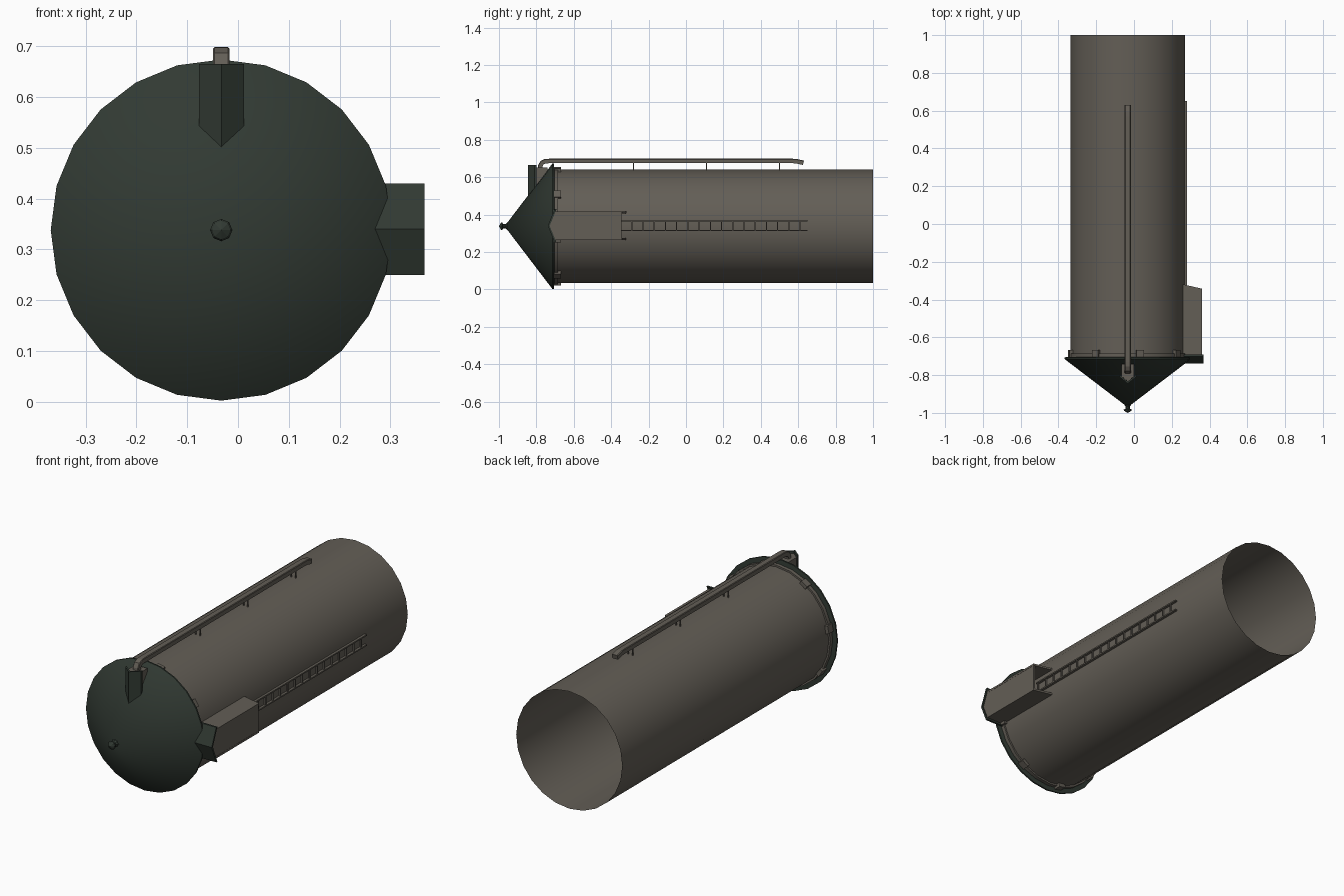
import bpy, bmesh, math
from mathutils import Vector

if "Cube" in bpy.data.objects:
    bpy.data.objects.remove(bpy.data.objects["Cube"])

CX, CZ = -0.033, 0.338   # axis of the tower, running along y


def material(name, col):
    m = bpy.data.materials.new(name)
    m.diffuse_color = (*col, 1)
    m.use_nodes = True
    m.node_tree.nodes["Principled BSDF"].inputs["Base Color"].default_value = m.diffuse_color
    return m


BROWN = material("weathered_metal", (0.125, 0.112, 0.093))
GREEN = material("dark_green_roof", (0.031, 0.042, 0.033))


def finish(bm, name, mat, smooth=False, recalc=True):
    if recalc:
        bmesh.ops.recalc_face_normals(bm, faces=bm.faces)
    me = bpy.data.meshes.new(name)
    bm.to_mesh(me)
    bm.free()
    me.materials.append(mat)
    ob = bpy.data.objects.new(name, me)
    bpy.context.collection.objects.link(ob)
    if smooth:
        bpy.ops.object.select_all(action='DESELECT')
        ob.select_set(True)
        bpy.context.view_layer.objects.active = ob
        bpy.ops.object.shade_smooth_by_angle(angle=math.radians(35))
    return ob


def loft(bm, rings, caps=True, close=False):
    vs = [[bm.verts.new(p) for p in r] for r in rings]
    n = len(vs[0])
    pairs = list(zip(vs, vs[1:])) + ([(vs[-1], vs[0])] if close else [])
    for a, b in pairs:
        for i in range(n):
            j = (i + 1) % n
            bm.faces.new((a[i], a[j], b[j], b[i]))
    if caps and not close:
        bm.faces.new(vs[0])
        bm.faces.new(vs[-1])


def lathe(name, profile, mat, sides=24, close=False, smooth=True):
    # profile is (radius, y)
    bm = bmesh.new()
    rings = [[(CX + r * math.sin(2 * math.pi * i / sides), y,
               CZ + r * math.cos(2 * math.pi * i / sides)) for i in range(sides)]
             for r, y in profile]
    loft(bm, rings, caps=False, close=close)
    bmesh.ops.remove_doubles(bm, verts=bm.verts, dist=1e-5)
    # faces of open sheets point away from the axis
    ob = finish(bm, name, mat, smooth)
    return ob


def prism(name, pts, axis, a, b, mat):
    # 2D outline in the two remaining axes, extruded from a to b
    def place(p, t):
        c = list(p)
        c.insert("xyz".index(axis), t)
        return c
    bm = bmesh.new()
    loft(bm, [[place(p, t) for p in pts] for t in (a, b)])
    return finish(bm, name, mat)


def box(name, x, y, z, mat):
    return prism(name, [(x[0], y[0]), (x[1], y[0]), (x[1], y[1]), (x[0], y[1])], "z", *z, mat)


# Main shell, open at the far end
lathe("tower_shell", [(0.303, -0.705), (0.303, 1.0)], BROWN)

# Conical roof with flat underside rim
lathe("cone_roof", [(0.0, -0.97), (0.336, -0.714), (0.336, -0.706), (0.300, -0.703)], GREEN)

# Finial at the roof tip
lathe("roof_finial", [(0.028, -0.945), (0.011, -0.966), (0.011, -0.978), (0.022, -0.983),
                      (0.018, -0.99), (0.0, -1.0)], GREEN, sides=8, smooth=False)

# Band and clamp blocks under the eaves
lathe("eaves_band", [(0.302, -0.706), (0.312, -0.706), (0.312, -0.685), (0.302, -0.685)],
      BROWN, close=True)
for k in range(8):
    ang = math.radians(12 + 45 * k)
    out = Vector((math.sin(ang), 0, math.cos(ang)))
    tan = Vector((math.cos(ang), 0, -math.sin(ang)))
    bm = bmesh.new()
    loft(bm, [[Vector((CX, y, CZ)) + out * r + tan * t
               for r, t in ((0.295, -0.02), (0.319, -0.02), (0.319, 0.02), (0.295, 0.02))]
              for y in (-0.705, -0.668)])
    finish(bm, f"clamp_block_{k}", BROWN)

# Side hood over the ladder: outer gable panel, two cheeks, gable roof
prism("hood_panel", [(-0.70, 0.268), (-0.73, 0.34), (-0.70, 0.413), (-0.345, 0.413),
                     (-0.345, 0.268)], "x", 0.35, 0.36, BROWN)
for n, z in (("lower", 0.265), ("upper", 0.406)):
    prism(f"hood_cheek_{n}", [(0.25, -0.705), (0.361, -0.705), (0.361, -0.343), (0.25, -0.317)],
          "z", z, z + 0.010, BROWN)
prism("hood_roof", [(-0.702, 0.25), (-0.739, 0.34), (-0.702, 0.43),
                    (-0.692, 0.43), (-0.729, 0.34), (-0.692, 0.25)], "x", 0.255, 0.367, GREEN)

# Ladder
for n, z in (("lower", 0.312), ("upper", 0.364)):
    box(f"ladder_rail_{n}", (0.268, 0.281), (-0.42, 0.65), (z, z + 0.007), BROWN)
for k in range(18):
    y = -0.41 + 0.06 * k
    box(f"ladder_rung_{k}", (0.271, 0.279), (y - 0.003, y + 0.003), (0.315, 0.368), BROWN)

# Roof dormer where the pipe enters
prism("dormer_body", [(-0.067, -0.74), (-0.067, -0.805), (CX, -0.834), (0.001, -0.805),
                      (0.001, -0.74)], "z", 0.55, 0.652, BROWN)
prism("dormer_roof", [(-0.077, -0.809), (CX, -0.845), (0.012, -0.809),
                      (0.012, -0.798), (CX, -0.834), (-0.077, -0.798)], "z", 0.495, 0.665, GREEN)

# Square pipe swept along the top
path = [(-0.78, 0.64), (-0.779, 0.661), (-0.770, 0.678), (-0.752, 0.686), (-0.73, 0.687),
        (0.57, 0.687), (0.59, 0.686), (0.628, 0.677)]
section = [(-0.016, -0.012), (0.016, -0.012), (0.016, 0.009), (0.013, 0.012),
           (-0.013, 0.012), (-0.016, 0.009)]
rings = []
for i, p in enumerate(path):
    a, b = path[max(i - 1, 0)], path[min(i + 1, len(path) - 1)]
    d = Vector((b[0] - a[0], b[1] - a[1])).normalized()
    rings.append([(CX + u, p[0] - d.y * v, p[1] + d.x * v) for u, v in section])
bm = bmesh.new()
loft(bm, rings)
finish(bm, "top_pipe", BROWN)

# Pipe supports
for k, y in enumerate((-0.28, 0.11, 0.50)):
    for s in (-1, 1):
        x = CX + s * 0.012
        box(f"pipe_support_{k}_{s}", (x - 0.0025, x + 0.0025), (y - 0.0025, y + 0.0025),
            (0.63, 0.68), BROWN)
